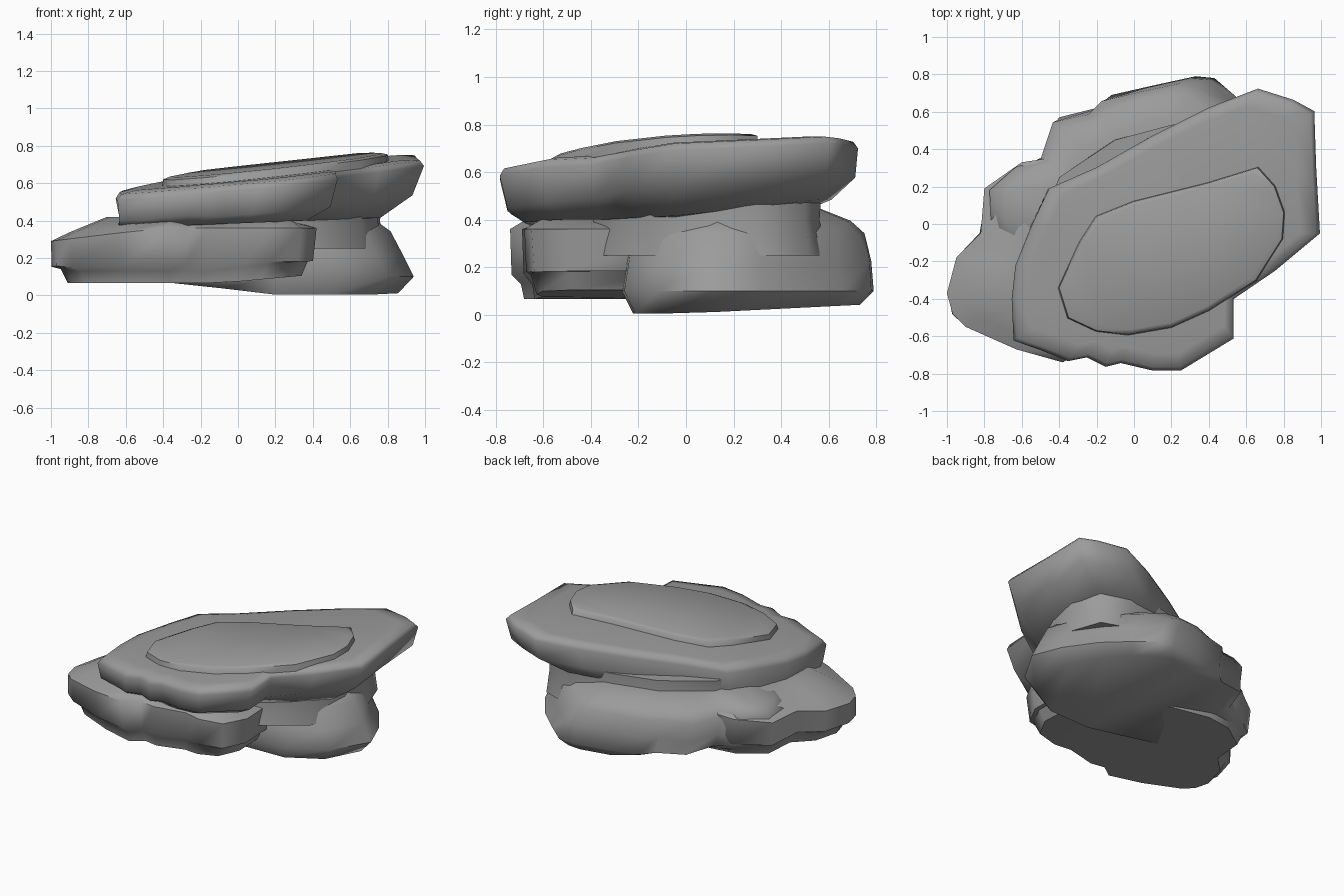
import bpy, bmesh, random
from mathutils import Vector

random.seed(4)
cube = bpy.data.objects.get("Cube")
if cube:
    bpy.data.objects.remove(cube)

stone = bpy.data.materials.new("grey stone")
stone.use_nodes = True
stone.diffuse_color = (0.33, 0.33, 0.33, 1)
stone.node_tree.nodes["Principled BSDF"].inputs["Base Color"].default_value = (0.33, 0.33, 0.33, 1)


def layer(name, outline, centre, rings, rough):
    """Loft one stone layer: each ring is (scale, x shift, height function, is rough)."""
    mesh = bpy.data.meshes.new(name)
    bm = bmesh.new()
    loops = []
    c = Vector(centre)
    for scale, shift, height, rugged in rings:
        loop = []
        for point in outline:
            wobble = random.uniform(-rough, rough) if rugged else 0
            p = c + (Vector(point) - c) * (scale + wobble)
            p.x += shift
            z = height(p.x, p.y) + wobble * 0.5
            loop.append(bm.verts.new((p.x, p.y, max(z, 0))))
        loops.append(loop)
    n = len(outline)
    for low, high in zip(loops, loops[1:]):
        for i in range(n):
            j = (i + 1) % n
            bm.faces.new((low[i], low[j], high[j], high[i]))
    caps = [bm.faces.new(loops[0][::-1]), bm.faces.new(loops[-1])]
    bmesh.ops.triangulate(bm, faces=caps)
    bmesh.ops.recalc_face_normals(bm, faces=bm.faces[:])
    bm.to_mesh(mesh)
    bm.free()
    mesh.materials.append(stone)
    obj = bpy.data.objects.new(name, mesh)
    bpy.context.collection.objects.link(obj)
    bpy.ops.object.select_all(action="DESELECT")
    obj.select_set(True)
    bpy.context.view_layer.objects.active = obj
    bpy.ops.object.shade_smooth_by_angle(angle=1.0)


def slab_top(x, y):
    return 0.63 + 0.095 * x + 0.05 * y


def ledge_bottom(x, y):
    return 0.065 + 0.09 * max(0, x + 0.1)


# Broad base boulder
layer("base_boulder",
      [(0.55, -0.26), (0.8, -0.12), (0.94, 0.12), (0.86, 0.32), (0.72, 0.52), (0.57, 0.66), (0.43, 0.78),
       (0.33, 0.79), (0.1, 0.74), (-0.12, 0.69), (-0.2, 0.62), (-0.4, 0.57), (-0.48, 0.36),
       (-0.6, 0.31), (-0.75, 0.18), (-0.75, -0.05), (-0.6, -0.2), (-0.1, -0.25), (0.2, -0.27)],
      (0.1, 0.2),
      [(0.9, 0, lambda x, y: 0.005 + 0.05 * max(0, y) + min(0.08, 0.4 * max(0, -x)), False),
       (1, 0, lambda x, y: 0.1 + 0.1 * max(0, -x - 0.1), False),
       (0.97, -0.03, lambda x, y: 0.22, True),
       (0.93, -0.07, lambda x, y: 0.34, True),
       (0.84, -0.07, lambda x, y: 0.4, True),
       (0.6, -0.07, lambda x, y: 0.45, False)], 0.02)

# Neck carrying the slab
layer("neck",
      [(0.3, -0.4), (0.66, -0.15), (0.76, 0.1), (0.77, 0.3), (0.7, 0.5), (0.5, 0.57), (0.2, 0.53),
       (-0.1, 0.45), (-0.4, 0.25), (-0.5, 0), (-0.45, -0.35)],
      (0.1, 0.1),
      [(1.05, -0.02, lambda x, y: 0.25, False),
       (0.99, 0, lambda x, y: 0.4, True),
       (1, 0, lambda x, y: 0.52, False)], 0.02)

# Low ledge reaching out to one side and round the back
layer("side_ledge",
      [(-1, -0.37), (-0.97, -0.48), (-0.9, -0.55), (-0.63, -0.67), (-0.38, -0.74), (-0.28, -0.67),
       (-0.17, -0.69), (0.05, -0.65), (0.18, -0.68), (0.34, -0.65), (0.42, -0.5), (0.4, 0),
       (-0.1, 0.3), (-0.4, 0.36), (-0.6, 0.33), (-0.8, 0.19), (-0.82, -0.05), (-0.95, -0.18)],
      (-0.25, -0.25),
      [(0.88, 0, ledge_bottom, False),
       (0.92, 0, lambda x, y: ledge_bottom(x, y) + 0.07, True),
       (0.99, 0, lambda x, y: 0.18 + 0.03 * x, True),
       (1, 0, lambda x, y: min(0.29 + 0.12 * (x + 1), 0.36), False),
       (0.88, 0, lambda x, y: min(0.33 + 0.13 * (x + 1), 0.39), True),
       (0.6, 0, lambda x, y: 0.42, False)], 0.02)

# Tilted overhanging slab
layer("upper_slab",
      [(-0.65, -0.4), (-0.64, -0.62), (-0.5, -0.67), (-0.35, -0.73), (-0.25, -0.71), (-0.15, -0.76),
       (-0.07, -0.74), (0.1, -0.78), (0.25, -0.78), (0.53, -0.61), (0.53, -0.4), (0.75, -0.25),
       (0.99, -0.05), (0.97, 0.3), (0.96, 0.6), (0.85, 0.66), (0.66, 0.72), (0.4, 0.62),
       (0.1, 0.47), (-0.2, 0.3), (-0.45, 0.19), (-0.54, 0), (-0.63, -0.22)],
      (0.15, -0.05),
      [(0.6, -0.1, lambda x, y: 0.4, False),
       (0.86, -0.11, lambda x, y: 0.385 + 0.04 * x + 0.13 * max(0, y), False),
       (0.97, -0.02, lambda x, y: 0.48 + 0.07 * x + 0.06 * y, True),
       (1.005, 0, lambda x, y: slab_top(x, y) - 0.03, False),
       (0.98, 0, slab_top, False),
       (0.88, 0, lambda x, y: slab_top(x, y) + 0.012, False)], 0.02)

# Thin cap resting on the slab
layer("top_cap",
      [(-0.4, -0.34), (-0.35, -0.5), (-0.2, -0.57), (-0.03, -0.59), (0.2, -0.55), (0.4, -0.46),
       (0.65, -0.3), (0.79, -0.08), (0.8, 0.06), (0.75, 0.2), (0.66, 0.3), (0.4, 0.22),
       (0, 0.12), (-0.2, 0.04), (-0.29, -0.1)],
      (0.2, -0.15),
      [(1.02, 0, lambda x, y: slab_top(x, y) - 0.02, False),
       (1, 0, lambda x, y: slab_top(x, y) + 0.045, False),
       (0.94, 0, lambda x, y: slab_top(x, y) + 0.056, False)], 0)
